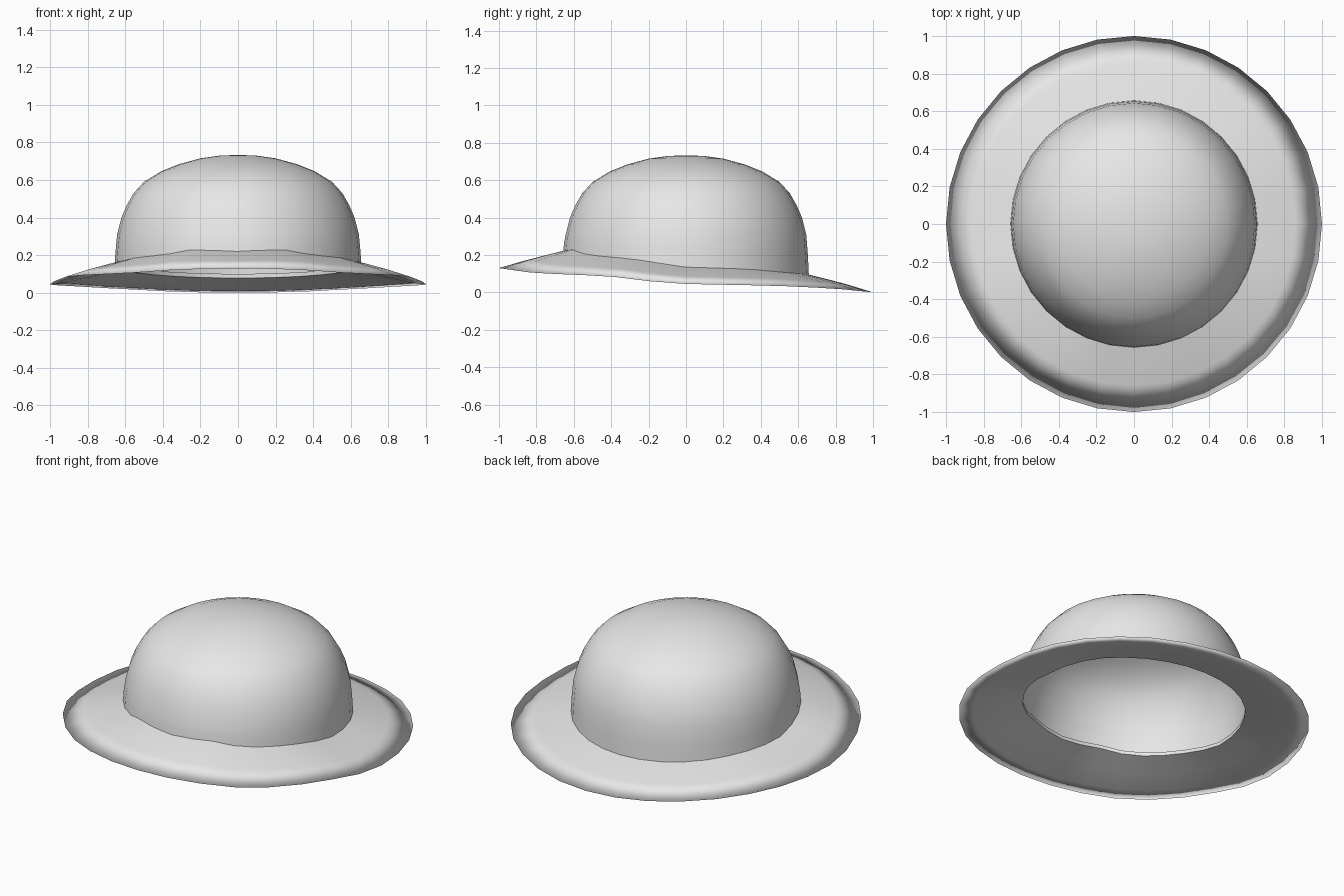
import bpy, bmesh, math

if "Cube" in bpy.data.objects:
    bpy.data.objects.remove(bpy.data.objects["Cube"])

SEG = 32

grey = bpy.data.materials.new("pale grey")
grey.diffuse_color = (0.8, 0.8, 0.8, 1)
grey.use_nodes = True
grey.node_tree.nodes["Principled BSDF"].inputs["Base Color"].default_value = grey.diffuse_color

# Heights around the hat, keyed by front (-1) to back (+1)
SEAM = [(-1, .225), (-.95, .24), (-.8, .205), (-.45, .185), (0, .14), (.5, .13), (1, .10)]
EDGE = [(-1, .13), (-.97, .125), (-.8, .102), (-.6, .095), (-.4, .085),
        (-.2, .06), (0, .045), (.5, .035), (.8, .02), (1, .0)]


def lookup(table, c):
    for (a, za), (b, zb) in zip(table, table[1:]):
        if c <= b:
            return za + (zb - za) * (c - a) / (b - a)
    return table[-1][1]


def ring(bm, radius, height):
    """One loop of vertices; height is a function of the front-to-back value."""
    verts = []
    for i in range(SEG):
        a = 2 * math.pi * i / SEG
        c = max(-1, min(1, math.sin(a)))
        verts.append(bm.verts.new((radius * math.cos(a), radius * c, height(c))))
    return verts


def bridge(bm, lower, upper):
    for i in range(SEG):
        j = (i + 1) % SEG
        bm.faces.new((lower[i], lower[j], upper[j], upper[i]))


def finish(bm, name):
    mesh = bpy.data.meshes.new(name)
    for f in bm.faces:
        f.smooth = True
    bm.to_mesh(mesh)
    bm.free()
    mesh.materials.append(grey)
    obj = bpy.data.objects.new(name, mesh)
    bpy.context.collection.objects.link(obj)
    return obj


def seam(c):
    return lookup(SEAM, c)


def edge(c):
    return lookup(EDGE, c)


# Crown: open dome whose bottom follows the wavy seam
bm = bmesh.new()
rings = [ring(bm, .657, lambda c: seam(c) - .012),
         ring(bm, .652, lambda c: .55 * seam(c) + .45 * .31)]
for r, z in [(.643, .31), (.62, .40), (.592, .465), (.555, .53), (.50, .59),
             (.41, .645), (.31, .685), (.20, .715), (.10, .729)]:
    rings.append(ring(bm, r, lambda c, z=z: z))
for lo, up in zip(rings, rings[1:]):
    bridge(bm, lo, up)
tip = bm.verts.new((0, 0, .733))
for i in range(SEG):
    bm.faces.new((rings[-1][i], rings[-1][(i + 1) % SEG], tip))
finish(bm, "crown")


# Brim: thin closed ring with a soft outer fold
def slope(t, drop):
    return lambda c: seam(c) + (edge(c) - seam(c)) * t - drop


bm = bmesh.new()
loops = [ring(bm, r, slope(t, d)) for r, t, d in
         [(.635, 0, 0), (.75, .28, 0), (.86, .57, 0), (1.0, 1, 0),
          (.92, .79, .012), (.78, .38, .02), (.635, 0, .022)]]
for k in range(len(loops)):
    bridge(bm, loops[(k + 1) % len(loops)], loops[k])
for loop in (loops[0], loops[-1]):      # crisp inner opening
    for i in range(SEG):
        bm.edges.get((loop[i], loop[(i + 1) % SEG])).smooth = False
finish(bm, "brim")
